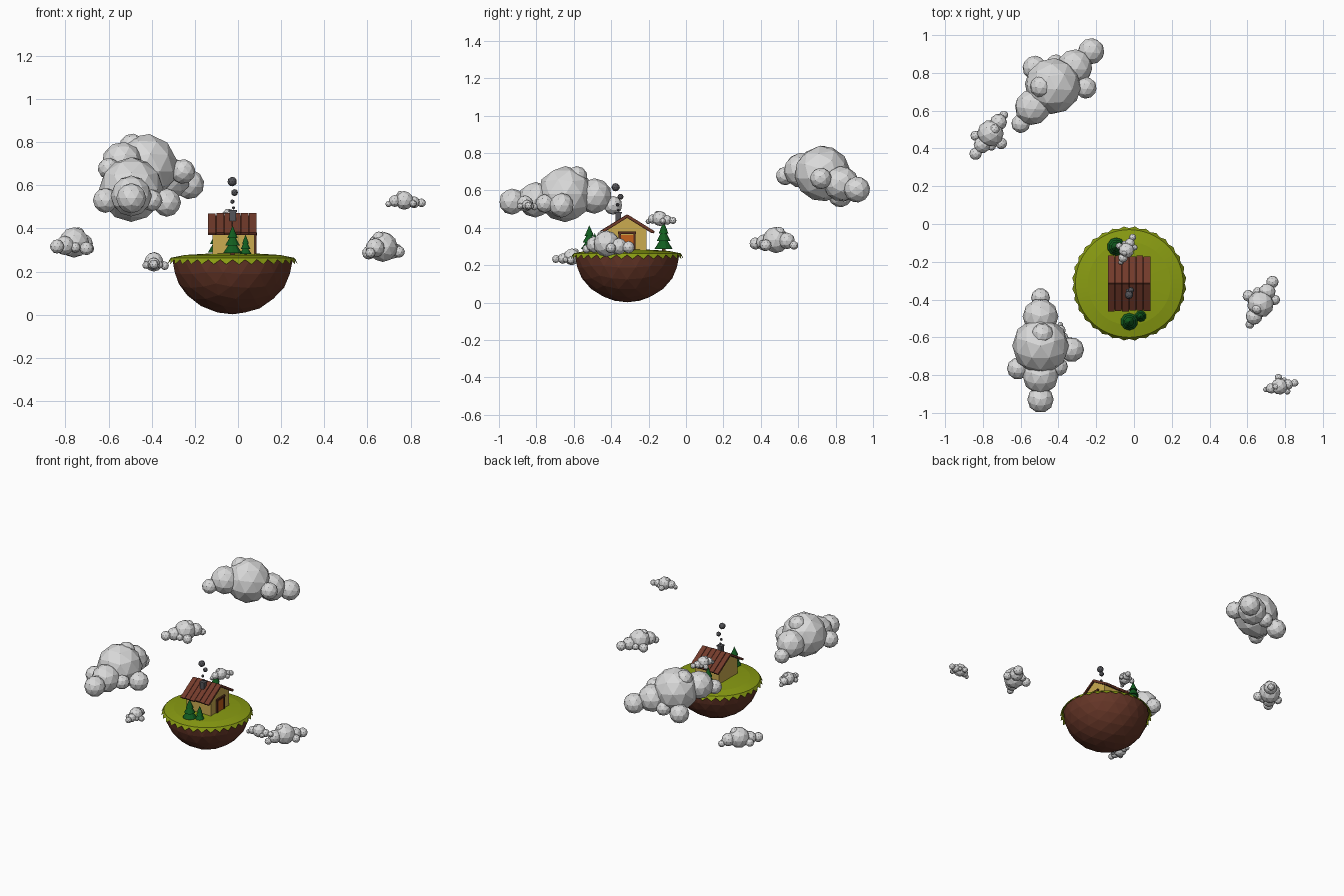
import bpy, bmesh, math, random
from mathutils import Matrix, Vector, Euler

random.seed(4)
cube = bpy.data.objects.get("Cube")
if cube:
    bpy.data.objects.remove(cube, do_unlink=True)


def material(name, r, g, b):
    m = bpy.data.materials.new(name)
    m.use_nodes = True
    m.diffuse_color = (r, g, b, 1)
    m.node_tree.nodes["Principled BSDF"].inputs["Base Color"].default_value = (r, g, b, 1)
    return m


CLOUD = material("cloud_grey", .7, .7, .7)
GRASS = material("grass_green", .25, .33, .006)
SOIL = material("soil_brown", .13, .036, .02)
ROOF = material("roof_brown", .17, .043, .024)
WALL = material("wall_yellow", .6, .41, .08)
TRIM = material("trim_dark_brown", .09, .025, .013)
DOOR = material("door_orange", .55, .12, .012)
TREE = material("tree_green", .006, .11, .014)
STONE = material("chimney_grey", .09, .09, .1)


def finish(name, bm, mat):
    bmesh.ops.recalc_face_normals(bm, faces=bm.faces)
    mesh = bpy.data.meshes.new(name)
    bm.to_mesh(mesh)
    bm.free()
    mesh.materials.append(mat)
    ob = bpy.data.objects.new(name, mesh)
    bpy.context.scene.collection.objects.link(ob)
    return ob


def add_ball(bm, pos, r, sub=2):
    bmesh.ops.create_icosphere(bm, subdivisions=sub, radius=r, matrix=Matrix.Translation(pos))


def add_box(bm, pos, size, tilt=0):
    m = Matrix.Translation(pos) @ Matrix.Rotation(tilt, 4, 'X') @ Matrix.Diagonal((*size, 1))
    bmesh.ops.create_cube(bm, size=1, matrix=m)


def box(name, pos, size, mat, tilt=0):
    bm = bmesh.new()
    add_box(bm, pos, size, tilt)
    return finish(name, bm, mat)


# Clouds: one cluster of balls, reused at several sizes and headings
LOBES = [((0, 0, 0), .15), ((-.285, 0, -.04), .07), ((-.16, 0, -.03), .095),
         ((.155, 0, -.01), .095), ((.255, 0, -.06), .05), ((.06, -.01, .09), .06),
         ((-.12, .12, -.05), .058), ((-.02, -.165, -.06), .066), ((-.11, -.095, -.05), .05)]


def cloud(name, pos, scale, yaw, pitch=0, roll=0):
    bm = bmesh.new()
    for p, r in LOBES:
        add_ball(bm, p, r)
    turn = Euler((roll, pitch, math.radians(yaw))).to_matrix().to_4x4()
    bm.transform(Matrix.Translation(pos) @ turn @ Matrix.Scale(scale, 4))
    finish(name, bm, CLOUD)


cloud("large_front_cloud", (-.495, -.645, .58), 1, 90)
cloud("large_back_cloud", (-.43, .73, .69), 1, 225, -.17, .35)
cloud("medium_back_cloud", (-.76, .48, .335), .47, 54)
cloud("medium_side_cloud", (.67, -.425, .315), .47, 242)
cloud("small_side_cloud", (.77, -.86, .53), .29, 193)
cloud("small_low_cloud", (-.39, -.61, .245), .3, 90)
cloud("small_house_cloud", (-.04, -.14, .45), .27, 245)

# Floating island: faceted half ball of soil
CX, CY = -.025, -.315
bm = bmesh.new()
add_ball(bm, (0, 0, 0), 1, 3)
cut = bmesh.ops.bisect_plane(bm, geom=bm.verts[:] + bm.edges[:] + bm.faces[:],
                             plane_co=(0, 0, 0), plane_no=(0, 0, 1), clear_outer=True)
bmesh.ops.contextual_create(bm, geom=[e for e in cut["geom_cut"] if isinstance(e, bmesh.types.BMEdge)])
bm.transform(Matrix.Translation((CX, CY, .26)) @ Matrix.Diagonal((.28, .28, .258, 1)))
finish("island_soil", bm, SOIL)

# Grass: shallow dome with a zigzag skirt
bm = bmesh.new()
N = 64
rings = []
for k, (r, z) in enumerate([(.12, .283), (.22, .277), (.285, .264), (.293, .255)]):
    ring = []
    for i in range(N):
        a = 2 * math.pi * i / N
        tip = k == 3 and i % 2
        rr, zz = (r + .01, .233) if tip else (r, z)
        ring.append(bm.verts.new((CX + rr * math.cos(a), CY + rr * math.sin(a), zz)))
    rings.append(ring)
bm.faces.new(rings[0])
for lo, hi in zip(rings, rings[1:]):
    for i in range(N):
        j = (i + 1) % N
        bm.faces.new((lo[i], hi[i], hi[j], lo[j]))
finish("grass_top", bm, GRASS)

# House body: gabled profile pushed along x
X0, X1, HALF = -.118, .076, .105
bm = bmesh.new()
outline = [(-HALF, .265), (HALF, .265), (HALF, .39), (0, .458), (-HALF, .39)]
face = bm.faces.new([bm.verts.new((X0, CY + y, z)) for y, z in outline])
push = bmesh.ops.extrude_face_region(bm, geom=[face])
bmesh.ops.translate(bm, vec=(X1 - X0, 0, 0),
                    verts=[v for v in push["geom"] if isinstance(v, bmesh.types.BMVert)])
bm.faces.new([v for v in bm.verts if abs(v.co.x - X0) < 1e-5]) if not any(
    abs(f.calc_center_median().x - X0) < 1e-5 for f in bm.faces) else None
finish("house_walls", bm, WALL)

# Roof: rows of planks on both slopes
bm = bmesh.new()
BOARDS, RX0, RX1 = 6, -.14, .088
slope = math.atan2(.088, .142)
width = (RX1 - RX0) / BOARDS
for side in (-1, 1):
    for i in range(BOARDS):
        length = .172 - random.uniform(0, .008)
        lift = random.uniform(0, .003)
        mid = length / 2
        pos = (RX0 + width * (i + .5), CY + side * mid * math.cos(slope),
               .464 + lift - mid * math.sin(slope))
        add_box(bm, pos, (width - .003, length, .011), -side * slope)
finish("roof_planks", bm, ROOF)

# Dark layer under the planks, showing in the gaps
for side, label in ((-1, "front"), (1, "back")):
    box(label + "_roof_base", ((RX0 + RX1) / 2, CY + side * .068, .457 - .068 * math.tan(slope)),
        (RX1 - RX0 - .006, .158, .007), TRIM, -side * slope)

# Door with frame in the left gable
DX = X1 + .002
box("door_panel", (DX, CY, .317), (.006, .066, .09), DOOR)
for side, label in ((-1, "front"), (1, "back")):
    box(label + "_door_post", (DX + .002, CY + side * .039, .32), (.012, .012, .1), TRIM)
box("door_lintel", (DX + .002, CY, .374), (.014, .096, .012), TRIM)

# Chimney and smoke
box("chimney", (-.024, -.362, .452), (.03, .03, .06), STONE)
box("chimney_cap", (-.024, -.362, .481), (.038, .038, .008), STONE)
bm = bmesh.new()
for x, y, z, r in [(-.021, -.362, .495, .007), (-.026, -.366, .524, .01),
                   (-.016, -.35, .566, .016), (-.027, -.376, .617, .022)]:
    add_ball(bm, (x, y, z), r)
finish("smoke_puffs", bm, STONE)


# Trees: three stacked cones on a short trunk
def tree(name, x, y, top, radius, base=.268):
    h = top - base
    bm = bmesh.new()
    for start, end, r in [(.12, .58, 1), (.36, .8, .78), (.6, 1, .55)]:
        bmesh.ops.create_cone(bm, cap_ends=True, segments=10, radius1=radius * r, radius2=0,
                              depth=h * (end - start),
                              matrix=Matrix.Translation((x, y, base + h * (start + end) / 2)))
    finish(name + "_leaves", bm, TREE)
    box(name + "_trunk", (x, y, base + h * .08), (radius * .4, radius * .4, h * .2), TRIM)


tree("tall_front_tree", -.025, -.517, .414, .046)
tree("small_front_tree", .035, -.488, .372, .03)
tree("back_tree", -.094, -.12, .436, .048)
